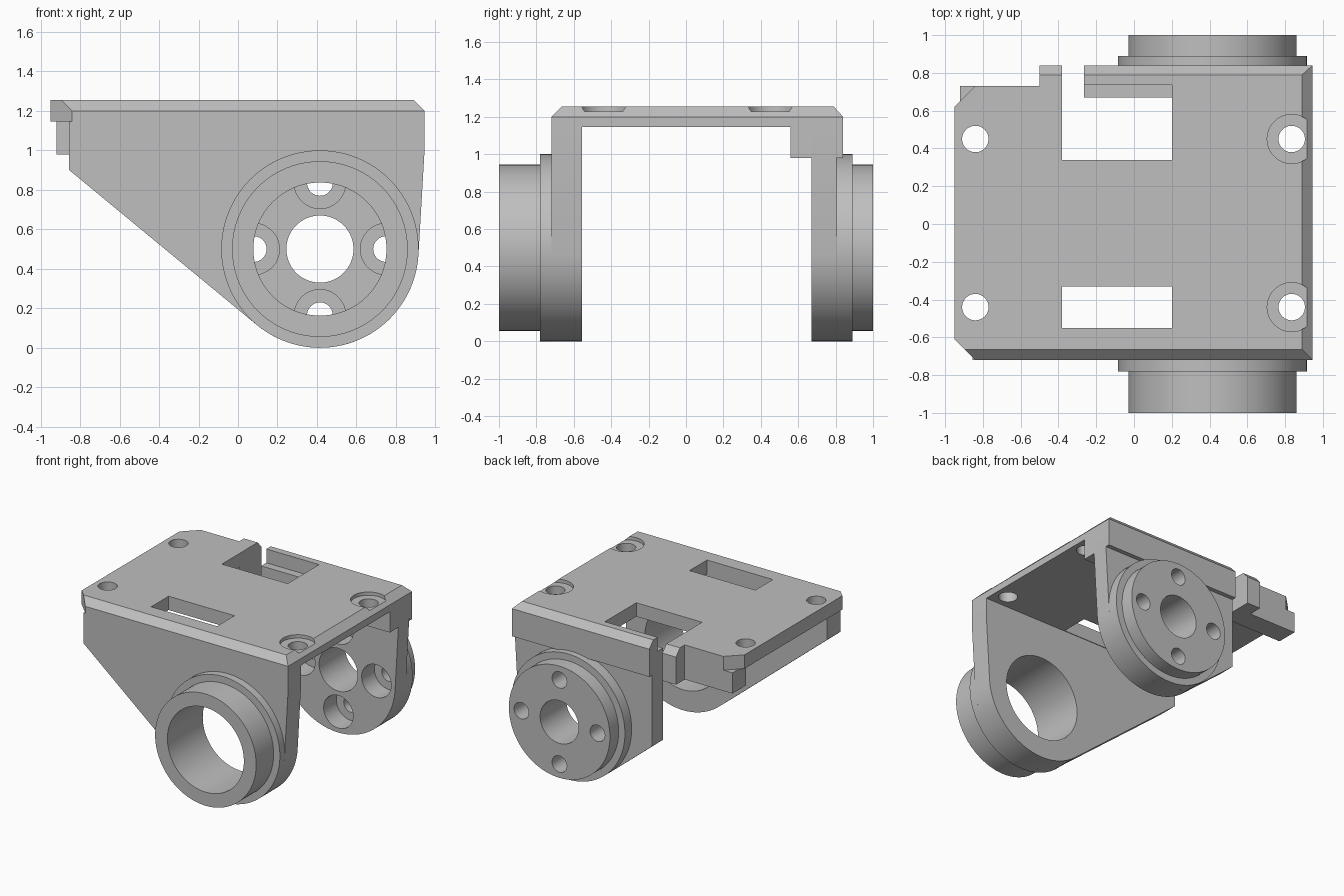
import bpy, bmesh
from math import sin, cos, radians, pi
from mathutils import Vector

default = bpy.data.objects.get("Cube")
if default:
    bpy.data.objects.remove(default, do_unlink=True)

grey = bpy.data.materials.new("bracket grey")
grey.use_nodes = True
grey.diffuse_color = (0.52, 0.52, 0.52, 1)
grey.node_tree.nodes["Principled BSDF"].inputs["Base Color"].default_value = (0.52, 0.52, 0.52, 1)

parts = []


def solid(name, points, direction, keep=True):
    """Extrude a planar polygon along a direction into a closed solid."""
    bm = bmesh.new()
    face = bm.faces.new([bm.verts.new(p) for p in points])
    ext = bmesh.ops.extrude_face_region(bm, geom=[face], use_keep_orig=True)
    moved = [v for v in ext["geom"] if isinstance(v, bmesh.types.BMVert)]
    bmesh.ops.translate(bm, verts=moved, vec=Vector(direction))
    bmesh.ops.recalc_face_normals(bm, faces=bm.faces[:])
    mesh = bpy.data.meshes.new(name)
    bm.to_mesh(mesh)
    bm.free()
    obj = bpy.data.objects.new(name, mesh)
    bpy.context.collection.objects.link(obj)
    if keep:
        parts.append(obj)
    else:
        obj.hide_render = True
    return obj


def box(name, x, y, z, keep=True):
    base = [(x[0], y[0], z[0]), (x[1], y[0], z[0]), (x[1], y[1], z[0]), (x[0], y[1], z[0])]
    return solid(name, base, (0, 0, z[1] - z[0]), keep)


def arc(cx, cy, r, start=0, end=360, n=96):
    """Points along an arc; a full turn leaves out the repeated last point."""
    count = n if end - start >= 360 else n + 1
    angles = [radians(start + (end - start) * i / n) for i in range(count)]
    return [(cx + r * cos(a), cy + r * sin(a)) for a in angles]


def rod_y(name, x, z, r, y, keep=True, n=96):
    return solid(name, [(px, y[0], pz) for px, pz in arc(x, z, r, n=n)], (0, y[1] - y[0], 0), keep)


def rod_z(name, x, y, r, z):
    return solid(name, [(px, py, z[0]) for px, py in arc(x, y, r, n=48)], (0, 0, z[1] - z[0]), False)


def cut(targets, cutter):
    """Subtract a cutter from each target, then discard it."""
    for obj in targets:
        mod = obj.modifiers.new("cut", "BOOLEAN")
        mod.operation = "DIFFERENCE"
        mod.solver = "EXACT"
        mod.object = cutter
        bpy.context.view_layer.update()
        deps = bpy.context.evaluated_depsgraph_get()
        mesh = bpy.data.meshes.new_from_object(obj.evaluated_get(deps))
        obj.modifiers.clear()
        obj.data = mesh
    bpy.data.objects.remove(cutter, do_unlink=True)


LEFT, RIGHT, BACK = -0.95, 0.945, 0.84
UNDER, EDGE, TOP = 1.145, 1.2, 1.255
CX, CZ = 0.415, 0.5

# Top plate with bevelled front, back and right edges
section = [(-0.72, UNDER), (BACK, UNDER), (BACK, EDGE), (0.79, TOP), (-0.665, TOP), (-0.72, EDGE)]
plate = solid("top_plate", [(LEFT, y, z) for y, z in section], (RIGHT - LEFT, 0, 0))
bevel = [(RIGHT, EDGE), (1.1, EDGE), (1.1, 1.4), (0.79, 1.355)]
cut([plate], solid("edge_cutter", [(x, -1, z) for x, z in bevel], (0, 2, 0), False))

# Plate outline: clipped left corners, stepped back edge, slot and windows
for corner in ([(-0.95, -0.61), (-0.73, -0.83), (-1.1, -0.83), (-1.1, -0.61)],
               [(-0.95, 0.62), (-0.73, 0.84), (-0.73, 0.95), (-1.1, 0.95), (-1.1, 0.62)]):
    cut([plate], solid("corner_cutter", [(x, y, 1) for x, y in corner], (0, 0, 0.5), False))
for x, y in (((-1.1, -0.5), (0.73, 1)), ((-0.38, -0.265), (0.34, 1)),
             ((-0.38, 0.2), (0.34, 0.735)), ((-0.38, 0.2), (-0.55, -0.33))):
    cut([plate], box("window_cutter", x, y, (1, 1.4), False))

# Screw holes, recessed on the right
for y in (-0.44, 0.45):
    for x in (-0.84, 0.835):
        cut([plate], rod_z("screw_cutter", x, y, 0.07, (1, 1.4)))
    cut([plate], rod_z("recess_cutter", 0.835, y, 0.13, (1.228, 1.4)))


# Side walls: sloped on the left, rounded round the pivot
def wall(name, x_left, y):
    z_left = 0.9 - (x_left + 0.855) * 0.8254
    outline = [(RIGHT, 1.0), (RIGHT, UNDER), (x_left, UNDER), (x_left, z_left)]
    outline += arc(CX, CZ, 0.5, 230.4, 356.6, 36)
    return solid(name, [(px, y[0], pz) for px, pz in outline], (0, y[1] - y[0], 0))


front_wall = wall("front_wall", -0.855, (-0.72, -0.555))
back_wall = wall("back_wall", -0.265, (0.67, 0.805))

# Stepped pivot bosses
front_flange = rod_y("front_flange", CX, CZ, 0.5, (-0.78, -0.72))
front_ring = rod_y("front_ring", CX, CZ, 0.445, (-1, -0.78))
back_flange = rod_y("back_flange", CX, CZ, 0.5, (0.805, 0.89))
back_disc = rod_y("back_disc", CX, CZ, 0.445, (0.89, 1))

# Large front bore and smaller back bore
cut([front_wall, front_flange, front_ring],
    rod_y("front_bore_cutter", CX, CZ, 0.337, (-1.1, -0.5), False))
back_stack = [back_wall, back_flange, back_disc]
cut(back_stack, rod_y("back_bore_cutter", CX, CZ, 0.17, (0.6, 1.1), False))

# Four bolt holes, counterbored from inside
for i in range(4):
    hx = CX + 0.335 * cos(i * pi / 2)
    hz = CZ + 0.335 * sin(i * pi / 2)
    cut(back_stack, rod_y("bolt_cutter", hx, hz, 0.065, (0.6, 1.1), False, 40))
    cut([back_wall, back_flange], rod_y("counterbore_cutter", hx, hz, 0.13, (0.6, 0.83), False, 48))

# Ribs under the back edge, outer lip and small tab
RIB = (0.98, UNDER)
box("back_lip", (-0.265, RIGHT), (0.805, BACK), RIB)
box("right_rib", (0.2, RIGHT), (0.56, 0.67), RIB)
box("left_rib", (-0.92, -0.38), (0.56, 0.73), RIB)
box("back_tab", (-0.5, -0.38), (0.73, BACK), RIB)

# Colour and shading
bpy.ops.object.select_all(action="DESELECT")
for obj in parts:
    obj.data.materials.clear()
    obj.data.materials.append(grey)
    for poly in obj.data.polygons:
        poly.material_index = 0
    obj.select_set(True)
bpy.context.view_layer.objects.active = plate
bpy.ops.object.shade_smooth_by_angle(angle=radians(30))
